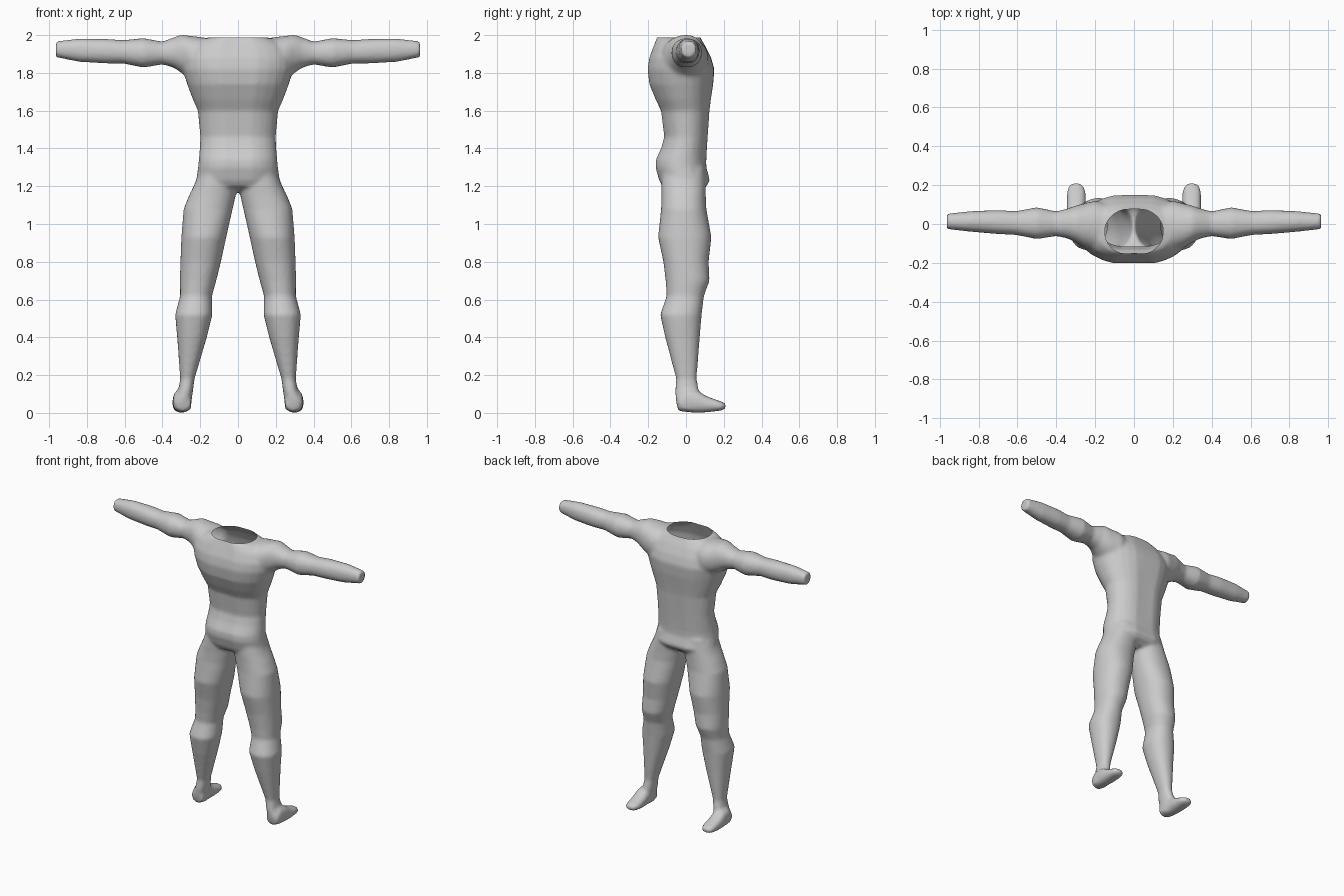
import bpy, bmesh, math

SIDES = 28


def power(v, n):
    return math.copysign(abs(v) ** (2.0 / n), v)


def loft(bm, axis, sections, side=1, n=2.2, groove=0.0):
    """Closed tube; each section is (position, a_min, a_max, b_min, b_max)."""
    rings = []
    for p, a0, a1, b0, b1 in sections:
        ring = []
        for i in range(SIDES):
            t = 2 * math.pi * (i + 0.5) / SIDES
            a = (a0 + a1) / 2 + (a1 - a0) / 2 * power(math.cos(t), n)
            b = (b0 + b1) / 2 + (b1 - b0) / 2 * power(math.sin(t), n)
            x, y, z = {"x": (p, a, b), "y": (a, p, b), "z": (a, b, p)}[axis]
            y *= 1 - groove * math.exp(-(x / 0.045) ** 2)
            ring.append(bm.verts.new((x * side, y, z)))
        rings.append(ring)
    for r, q in zip(rings, rings[1:]):
        for i in range(SIDES):
            j = (i + 1) % SIDES
            bm.faces.new((r[i], r[j], q[j], q[i]))
    bm.faces.new(rings[0])
    bm.faces.new(rings[-1])


bm = bmesh.new()

# Torso: height, half width, y min, y max
torso = [(1.17, .09, -.06, .07), (1.20, .215, -.13, .115), (1.23, .222, -.15, .135),
         (1.30, .212, -.17, .115), (1.34, .208, -.168, .115), (1.40, .203, -.14, .118),
         (1.46, .200, -.122, .122), (1.60, .213, -.14, .132), (1.66, .24, -.17, .14),
         (1.74, .27, -.203, .152), (1.82, .295, -.213, .158), (1.88, .295, -.203, .14),
         (1.94, .26, -.18, .11), (1.98, .19, -.165, .085), (1.995, .118, -.16, .08),
         (2.04, .11, -.155, .075)]
loft(bm, "z", [(z, -w, w, y0, y1) for z, w, y0, y1 in torso], n=2.15, groove=0.09)

# Arms: x, y min, y max, z min, z max
arm = [(.10, -.11, .09, 1.82, 1.975), (.20, -.14, .12, 1.76, 1.99),
       (.26, -.12, .105, 1.775, 1.997), (.30, -.095, .095, 1.80, 2.002),
       (.34, -.075, .08, 1.828, 1.988), (.40, -.062, .065, 1.845, 1.965),
       (.50, -.078, .086, 1.828, 1.984), (.61, -.056, .066, 1.85, 1.973),
       (.70, -.052, .072, 1.85, 1.98), (.84, -.04, .066, 1.858, 1.982),
       (.964, -.026, .053, 1.883, 1.967)]

# Legs: z, x min, x max, y min, y max
leg = [(1.30, .01, .195, -.13, .10), (1.20, .008, .235, -.132, .105),
       (1.15, .012, .26, -.13, .105), (1.08, .028, .288, -.132, .108),
       (.93, .062, .30, -.148, .135), (.80, .09, .305, -.12, .12),
       (.70, .115, .308, -.108, .125), (.62, .138, .306, -.102, .095),
       (.52, .135, .333, -.137, .083), (.40, .165, .322, -.11, .073),
       (.18, .23, .306, -.052, .056), (.12, .238, .316, -.058, .068),
       (.06, .246, .345, -.054, .07), (.015, .25, .34, -.04, .06)]

# Feet: y, x min, x max, z min, z max
foot = [(-.045, .25, .335, .012, .09), (.0, .246, .343, .004, .13),
        (.06, .25, .347, .0, .118), (.11, .248, .347, .003, .088),
        (.17, .25, .345, .01, .066), (.195, .26, .336, .014, .058),
        (.21, .275, .32, .024, .05)]

for side in (-1, 1):
    loft(bm, "x", arm, side)
    loft(bm, "z", leg, side)
    loft(bm, "y", foot, side, n=2.4)

bmesh.ops.recalc_face_normals(bm, faces=bm.faces)
mesh = bpy.data.meshes.new("body")
bm.to_mesh(mesh)
bm.free()
body = bpy.data.objects.new("body", mesh)
bpy.context.collection.objects.link(body)
bpy.context.view_layer.objects.active = body
body.select_set(True)

# Fuse the parts into one skin and soften the joints
remesh = body.modifiers.new("fuse", "REMESH")
remesh.mode = "VOXEL"
remesh.voxel_size = 0.012
soften = body.modifiers.new("soften", "SMOOTH")
soften.factor = 0.5
soften.iterations = 4
for name in ("fuse", "soften"):
    bpy.ops.object.modifier_apply(modifier=name)

# Open neck hole
bm = bmesh.new()
bm.from_mesh(body.data)
faces = [f for f in bm.faces
         if abs(f.calc_center_median().x) < 0.15 and f.calc_center_median().z > 1.9]
geom = set(faces)
for f in faces:
    geom.update(f.verts)
    geom.update(f.edges)
bmesh.ops.bisect_plane(bm, geom=list(geom), plane_co=(0, 0, 1.988),
                       plane_no=(0, 0, 1), clear_outer=True)
bm.to_mesh(body.data)
bm.free()

bpy.ops.object.shade_smooth_by_angle(angle=math.radians(50))
